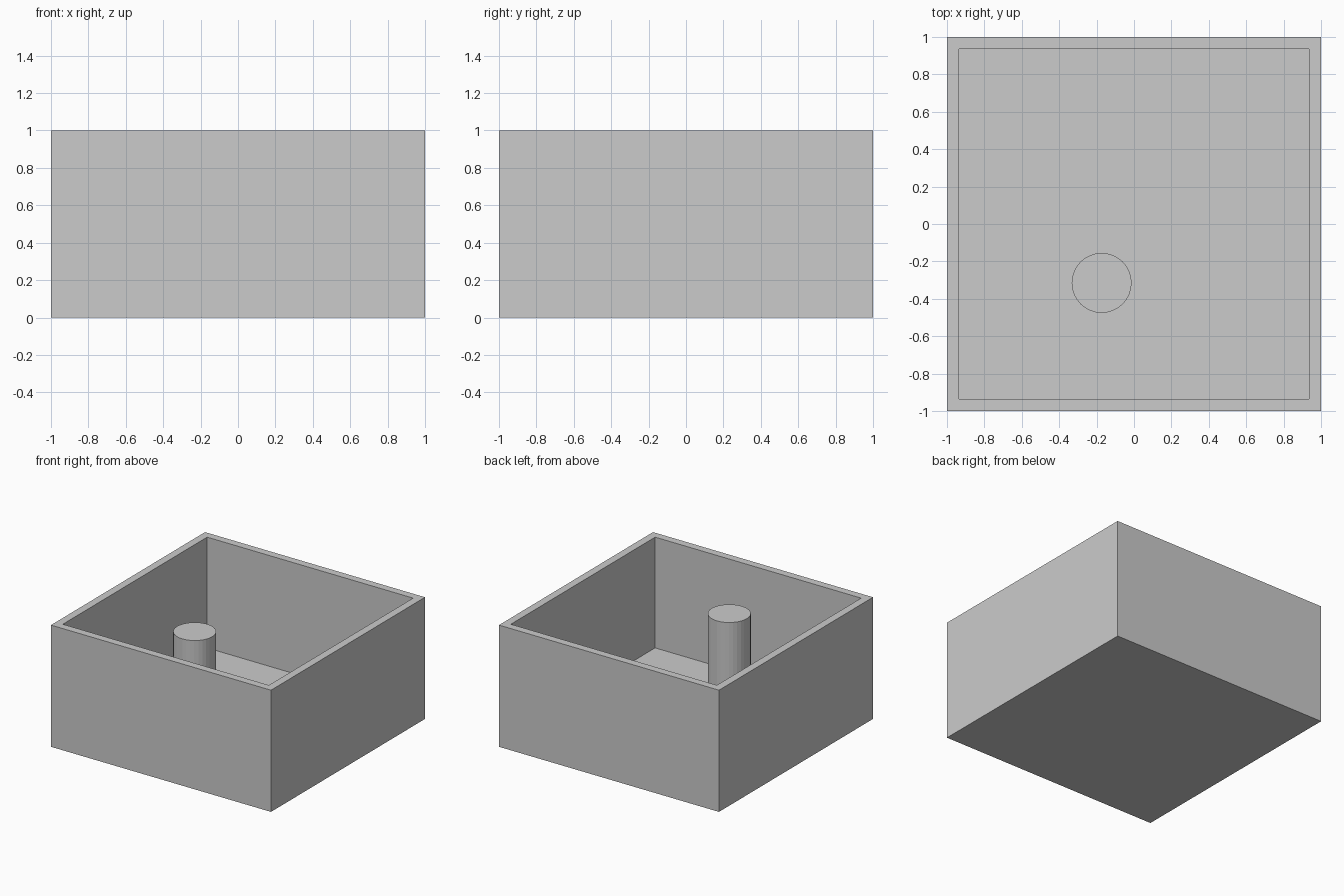
import bpy
import bmesh

if "Cube" in bpy.data.objects:
    bpy.data.objects.remove(bpy.data.objects["Cube"])

WALL = 0.09
FLOOR = 0.09

# Open tray: solid block, top face inset to the rim and pushed down to the floor
bm = bmesh.new()
bmesh.ops.create_cube(bm, size=2)
bmesh.ops.scale(bm, vec=(1, 1, 0.5), verts=bm.verts)
bmesh.ops.translate(bm, vec=(0, 0, 0.5), verts=bm.verts)
top = max(bm.faces, key=lambda f: f.calc_center_median().z)
bmesh.ops.inset_region(bm, faces=[top], thickness=WALL)
cavity = bmesh.ops.extrude_discrete_faces(bm, faces=[top])["faces"][0]
bmesh.ops.translate(bm, vec=(0, 0, FLOOR - 1), verts=cavity.verts)
bmesh.ops.recalc_face_normals(bm, faces=bm.faces)
mesh = bpy.data.meshes.new("open_box")
bm.to_mesh(mesh)
bm.free()
box = bpy.data.objects.new("open_box", mesh)
bpy.context.collection.objects.link(box)

# Round post standing on the floor
post_top = 0.907
bpy.ops.mesh.primitive_cylinder_add(
    vertices=32, radius=0.16, depth=post_top - FLOOR,
    location=(-0.173, -0.315, (post_top + FLOOR) / 2))
bpy.context.object.name = "round_post"
